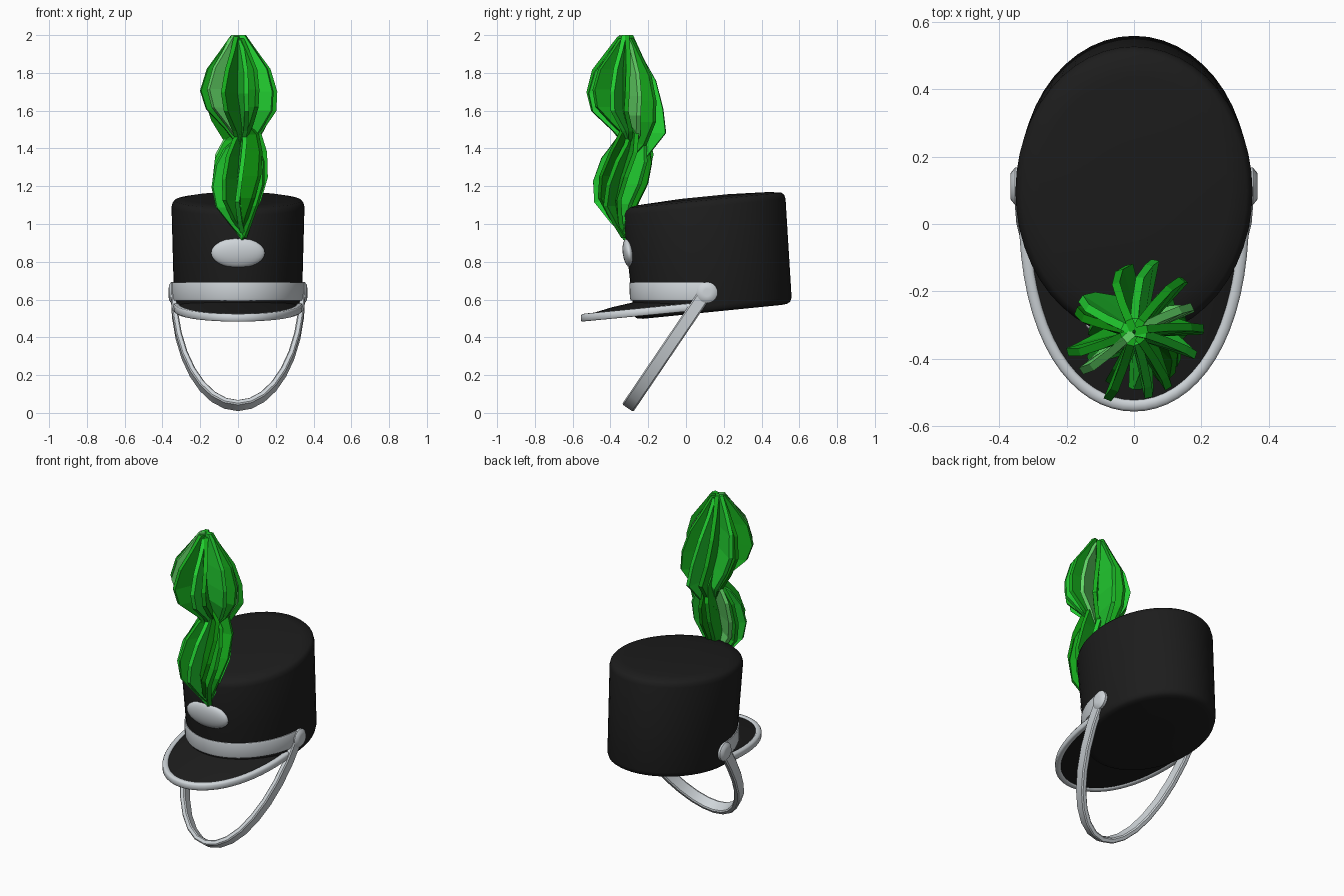
import bpy, bmesh, math, random
from mathutils import Vector, Matrix

if "Cube" in bpy.data.objects:
    bpy.data.objects.remove(bpy.data.objects["Cube"])

random.seed(11)


def material(name, rgb):
    m = bpy.data.materials.new(name)
    m.diffuse_color = (*rgb, 1)
    m.use_nodes = True
    m.node_tree.nodes["Principled BSDF"].inputs["Base Color"].default_value = m.diffuse_color
    return m


black = material("black felt", (0.012, 0.012, 0.012))
silver = material("silver trim", (0.62, 0.66, 0.69))
greens = [material("deep green", (0.004, 0.27, 0.004)),
          material("mid green", (0.008, 0.42, 0.012)),
          material("bright green", (0.016, 0.62, 0.03)),
          material("light green", (0.13, 0.70, 0.14))]


def finish(name, bm, mat, smooth=40):
    bmesh.ops.recalc_face_normals(bm, faces=bm.faces)
    me = bpy.data.meshes.new(name)
    bm.to_mesh(me)
    bm.free()
    me.materials.append(mat)
    ob = bpy.data.objects.new(name, me)
    bpy.context.collection.objects.link(ob)
    if smooth:
        bpy.ops.object.select_all(action='DESELECT')
        ob.select_set(True)
        bpy.context.view_layer.objects.active = ob
        bpy.ops.object.shade_smooth_by_angle(angle=math.radians(smooth))
    return ob


def loft(name, sections, mat, smooth=40):
    """Skin a row of closed cross-sections and cap both ends."""
    bm = bmesh.new()
    rows = [[bm.verts.new(p) for p in s] for s in sections]
    n = len(rows[0])
    for a, b in zip(rows, rows[1:]):
        for i in range(n):
            j = (i + 1) % n
            bm.faces.new((a[i], a[j], b[j], b[i]))
    bm.faces.new(rows[0])
    bm.faces.new(rows[-1])
    return finish(name, bm, mat, smooth)


def lerp(a, b, t):
    return a + (b - a) * t


def interp(table, x):
    """Piecewise linear lookup in (x, value) pairs."""
    for (x0, v0), (x1, v1) in zip(table, table[1:]):
        if x <= x1:
            return lerp(v0, v1, (x - x0) / (x1 - x0))
    return table[-1][1]


# Hat body: tilted oval drum with rounded rims and a slightly domed top
def body_point(ang, t, scale=1.0, lift=0.0):
    cy = lerp(0.141, 0.096, t)
    x = lerp(0.338, 0.352, t) * scale * math.cos(ang)
    dy = lerp(0.418, 0.431, t) * scale * math.sin(ang)
    return Vector((x, cy + dy, lerp(0.535, 1.125, t) + 0.1 * dy + lift))


profile = [(0, 0.3, 0), (0, 0.88, 0), (0, 0.95, 0.004), (0, 0.985, 0.014), (0, 1, 0.035), (0.5, 1, 0),
           (1, 1, -0.035), (1, 0.985, -0.014), (1, 0.95, 0.0), (1, 0.8, 0.01), (1, 0.3, 0.02)]
loft("hat_body", [[body_point(2 * math.pi * i / 48, t, s, l) for i in range(48)]
                  for t, s, l in profile], black)

# Front band: level strip around the front half of the body
band = []
for i in range(33):
    a = math.pi * (1 + i / 32)
    c, s = math.cos(a), math.sin(a)
    band.append([(rx * c, 0.13 + ry * s, z) for rx, ry, z in
                 ((0.33, 0.40, 0.595), (0.347, 0.422, 0.595), (0.351, 0.427, 0.607),
                  (0.351, 0.430, 0.678), (0.347, 0.428, 0.69), (0.33, 0.40, 0.69))])
loft("front_band", band, silver)


# Visor: domed black sheet with a silver rim along its outer edge
def visor_edge(a, inset=0.0):
    c, s = math.cos(a), abs(math.sin(a))
    x = (0.342 - inset) * c
    y = -0.055 - (0.502 - inset) * s + 0.09 * (1 - s) ** 2
    return x, y, 0.504 + 0.095 * (y + 0.54)


visor, rim = [], []
for i in range(33):
    a = math.pi * (1 + i / 32)
    x, y, z = visor_edge(a, 0.025)
    c, s = math.cos(a), abs(math.sin(a))
    xi, yi = 0.30 * c, 0.12 - 0.37 * s
    top = 0.592
    visor.append([(x, y, z + 0.012),
                  (lerp(x, xi, .5), lerp(y, yi, .5), lerp(z + 0.015, top, .55)),
                  (xi, yi, top), (xi, yi, 0.51 + 0.09 * (yi + 0.3)),
                  (x, y, z - 0.012)])
    zc = visor_edge(a)[2]
    sec = []
    for inset, dz in ((0, -0.014), (0, 0.012), (0.006, 0.02), (0.026, 0.02),
                      (0.034, 0.012), (0.034, -0.014), (0.026, -0.02), (0.006, -0.02)):
        x, y, _ = visor_edge(a, inset)
        sec.append((x, y, zc + dz + inset * 0.15))
    rim.append(sec)
loft("visor", visor, black)
loft("visor_rim", rim, silver, 50)

# Chin strap: flat ribbon bent in a half oval, hanging forward
down = Vector((0, -0.405, -0.598))
across = Vector((0, 0.83, -0.56)) * 0.036
strap = []
for i in range(17):
    a = math.pi * i / 16
    p = Vector((0.34 * math.cos(a), 0.105, 0.637)) + down * math.sin(a)
    nrm = (Vector((math.cos(a) / 0.34, 0, 0)) + down.normalized() * math.sin(a) / 0.722)
    nrm = nrm.normalized() * 0.016
    strap.append([p + across * v + nrm * w for v, w in
                  ((1, .6), (.8, 1), (-.8, 1), (-1, .6), (-1, -.6), (-.8, -1), (.8, -1), (1, -.6))])
loft("chin_strap", strap, silver, 40)

# Strap buttons on both sides
for side, word in ((1, "right"), (-1, "left")):
    secs = []
    for x, r in ((0.325, 0.055), (0.353, 0.056), (0.366, 0.04), (0.367, 0.02)):
        secs.append([(side * x, 0.112 + r * math.cos(k * math.pi / 10),
                      0.637 + r * math.sin(k * math.pi / 10)) for k in range(20)])
    loft("strap_button_" + word, secs, silver)

# Oval badge plate on the front
bm = bmesh.new()
bmesh.ops.create_uvsphere(bm, u_segments=32, v_segments=12, radius=1)
bmesh.ops.transform(bm, verts=bm.verts, matrix=Matrix.Translation((0, -0.301, 0.847))
                    @ Matrix.Rotation(math.radians(8), 4, 'X')
                    @ Matrix.Diagonal((0.143, 0.034, 0.08, 1)))
finish("front_badge", bm, silver, 60)

# Plume: thin radial blades in a lower and an upper tuft
lower = [(0, 0.012), (0.12, 0.06), (0.3, 0.125), (0.5, 0.155), (0.72, 0.145), (0.88, 0.10), (1, 0.02)]
upper = [(0, 0.02), (0.15, 0.10), (0.33, 0.185), (0.5, 0.205), (0.7, 0.17), (0.86, 0.10), (1, 0.04)]
axis_x = [(0.9, 0.035), (1.1, 0.0), (1.4, 0.015), (1.5, 0.03), (1.7, 0.0), (2.0, 0.0)]
axis_y = [(0.9, -0.32), (1.1, -0.37), (1.25, -0.34), (1.45, -0.28), (1.6, -0.325), (1.8, -0.33), (2.0, -0.32)]


def feather(name, ang, z0, z1, shape, twist, mat):
    size = random.uniform(0.92, 1.03)
    secs = []
    for h, r in shape:
        z = lerp(z0, z1, h)
        a = ang + twist * (h - 0.5)
        u = Vector((math.cos(a), math.sin(a), 0))
        n = Vector((-u.y, u.x, 0)) * 0.012
        c = Vector((interp(axis_x, z), interp(axis_y, z), z))
        inner, outer = c + u * 0.004, c + u * r * size
        secs.append([inner - n, outer - n, outer + n, inner + n])
    loft(name, secs, mat, 0)


tones = [1, 2, 0, 1, 3, 1, 2]
for i in range(11):
    a = 2 * math.pi * (i + 0.3) / 11 + random.uniform(-0.16, 0.16)
    feather(f"lower_feather_{i}", a, 0.915 + random.uniform(0, 0.05),
            1.5 + random.uniform(-0.04, 0.06), lower, 0.35, greens[tones[i % 7]])
for i in range(13):
    a = 2 * math.pi * i / 13 + random.uniform(-0.16, 0.16)
    back = max(0, math.sin(a))
    feather(f"upper_feather_{i}", a, 1.42 - 0.16 * back + random.uniform(-0.03, 0.03),
            2.0 - (0 if i % 4 == 0 else random.uniform(0, 0.03)), upper, 0.25,
            greens[tones[(i + 3) % 7]])
